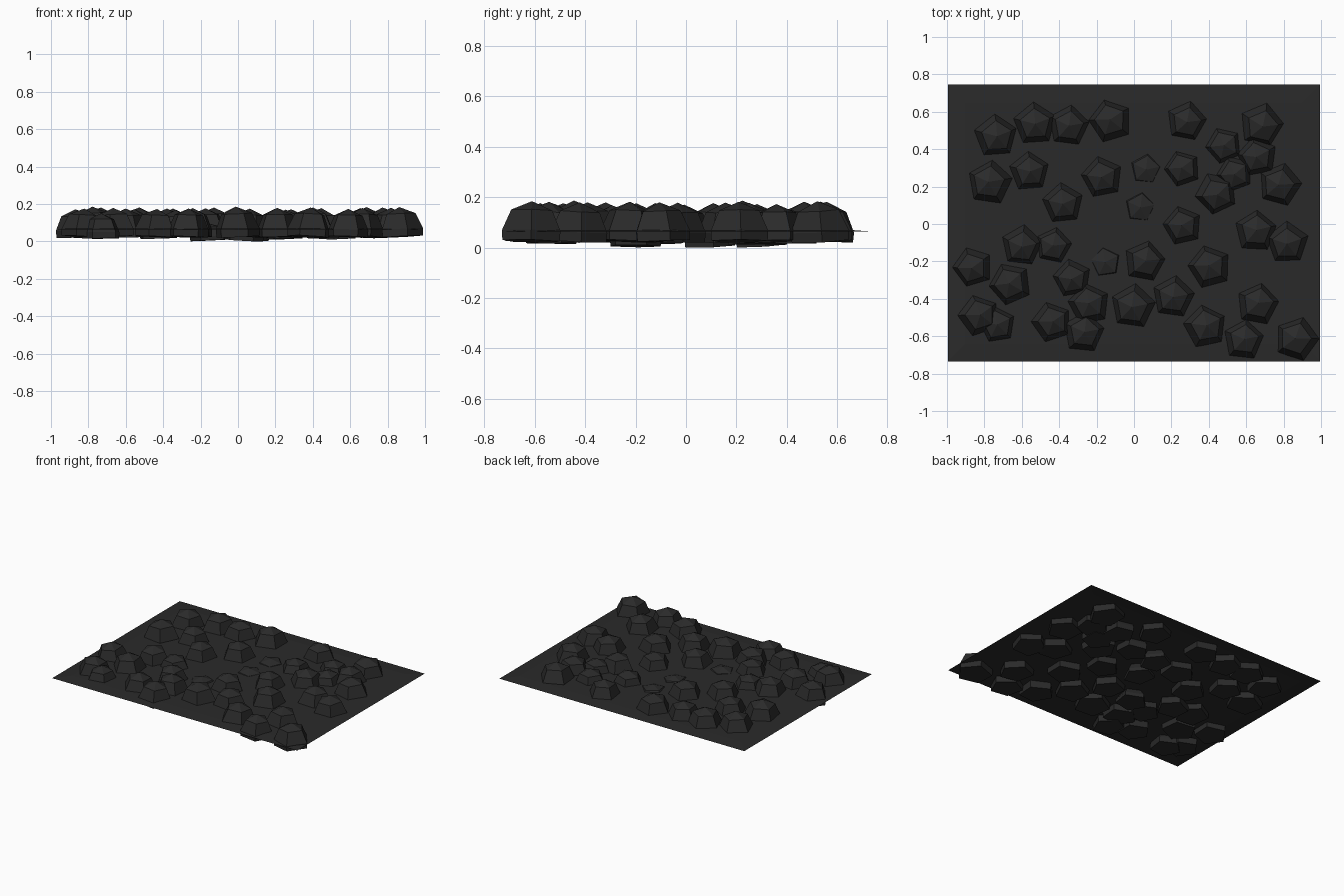
import bpy, bmesh, math, random
from mathutils import Matrix

if "Cube" in bpy.data.objects:
    bpy.data.objects.remove(bpy.data.objects["Cube"])

random.seed(11)

# one dark stone colour for ground sheet and rocks
mat = bpy.data.materials.new("dark_stone")
mat.diffuse_color = (0.023, 0.023, 0.023, 1)
mat.use_nodes = True
mat.node_tree.nodes["Principled BSDF"].inputs["Base Color"].default_value = mat.diffuse_color


def add_object(name, bm):
    me = bpy.data.meshes.new(name)
    bm.to_mesh(me)
    bm.free()
    me.materials.append(mat)
    ob = bpy.data.objects.new(name, me)
    bpy.context.collection.objects.link(ob)
    return ob


# thin ground sheet, its rim drooping slightly
bm = bmesh.new()
outer, inner = [[bm.verts.new((sx * w, 0.005 + sy * d, z)) for sx, sy in
                 ((-1, -1), (1, -1), (1, 1), (-1, 1))]
                for w, d, z in ((0.995, 0.74, 0.063), (0.90, 0.645, 0.070))]
bm.faces.new(inner)
for k in range(4):
    n = (k + 1) % 4
    bm.faces.new((outer[k], outer[n], inner[n], inner[k]))
add_object("ground_sheet", bm)

# rock profile: (radius factor, height factor) rings, then a shallow apex fan
RINGS = ((0.98, 0.0), (1.0, 0.25), (0.70, 0.77))


def add_rock(i, x, y, r, bottom, top):
    h = top - bottom
    turn = math.radians(random.uniform(75, 115))
    if x > 0.85 or x < -0.8:        # outermost rocks point a corner outward
        turn = 0 if x > 0 else math.pi
    bm = bmesh.new()
    rings = []
    for rf, hf in RINGS:
        rings.append([bm.verts.new((r * rf * math.cos(turn + k * math.tau / 5),
                                    r * rf * math.sin(turn + k * math.tau / 5),
                                    h * hf)) for k in range(5)])
    apex = bm.verts.new((0, 0, h))
    bm.faces.new(rings[0][::-1])
    for k in range(5):
        n = (k + 1) % 5
        for a, b in zip(rings, rings[1:]):
            bm.faces.new((a[k], a[n], b[n], b[k]))
        bm.faces.new((rings[-1][k], rings[-1][n], apex))
    # slight random lean
    lean = Matrix.Rotation(random.uniform(-0.06, 0.06), 4, 'X') @ \
        Matrix.Rotation(random.uniform(-0.06, 0.06), 4, 'Y')
    bmesh.ops.transform(bm, matrix=Matrix.Translation((x, y, bottom)) @ lean, verts=bm.verts)
    # keep the lowest corner on the floor
    low = min(v.co.z for v in bm.verts)
    if low < 0:
        bmesh.ops.translate(bm, vec=(0, 0, -low), verts=bm.verts)
    add_object(f"rock_{i:02d}", bm)


# full-height rocks: x, y, radius
TALL = [
    (-0.74, 0.47, .12), (-0.53, 0.535, .12), (-0.35, 0.525, .115), (-0.125, 0.55, .12),
    (0.28, 0.55, .112), (0.68, 0.53, .122), (0.66, 0.36, .112), (0.78, 0.21, .12),
    (-0.77, 0.22, .124), (-0.56, 0.28, .112), (-0.38, 0.11, .115), (-0.17, 0.25, .116),
    (0.44, 0.165, .117), (0.26, -0.01, .11), (0.65, -0.04, .117), (0.82, -0.10, .118),
    (-0.86, -0.23, .112), (-0.60, -0.115, .115), (-0.66, -0.32, .118), (-0.33, -0.29, .108),
    (0.055, -0.20, .115), (0.405, -0.23, .12), (0.66, -0.43, .118), (0.21, -0.39, .118),
    (-0.005, -0.44, .124), (-0.24, -0.43, .117), (-0.83, -0.49, .115), (-0.44, -0.525, .113),
    (-0.27, -0.58, .115), (0.38, -0.55, .12), (0.585, -0.62, .113), (0.87, -0.615, .122),
]
# medium and sunken rocks, mostly buried in the sheet
MEDIUM = [(-0.43, -0.115), (-0.73, -0.54), (0.48, 0.42), (0.26, 0.295), (0.54, 0.27)]
SUNKEN = [(0.03, 0.09), (0.06, 0.295), (-0.15, -0.205)]

n = 0
for x, y, r in TALL:
    n += 1
    add_rock(n, x, y, r, 0.026, 0.044 + 1.15 * r)
for x, y in MEDIUM:
    n += 1
    add_rock(n, x, y, 0.108, 0.016, 0.150)
for x, y in SUNKEN:
    n += 1
    add_rock(n, x, y, 0.108, 0.006, 0.096)
